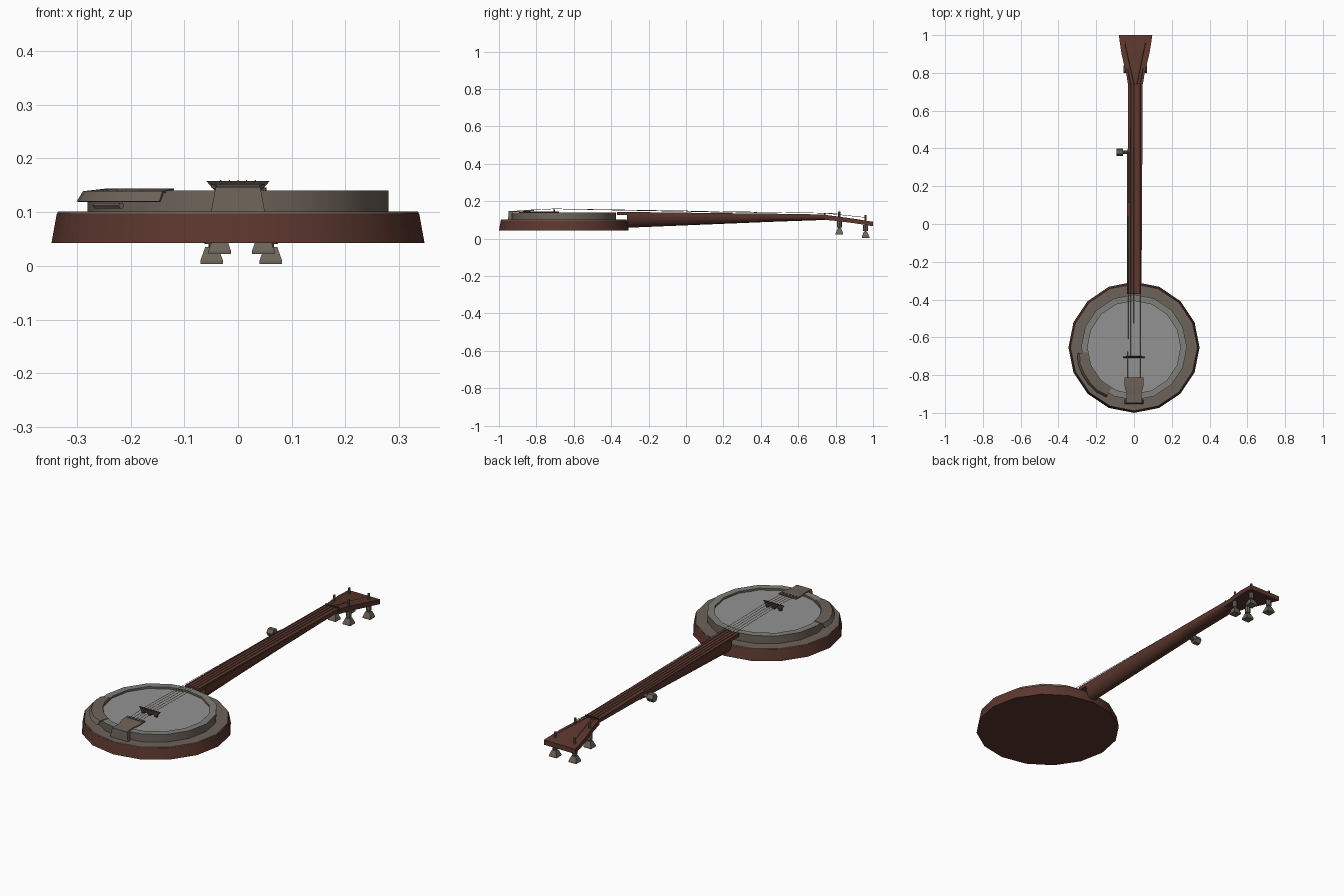
import bpy, bmesh, math
from mathutils import Vector

if "Cube" in bpy.data.objects:
    bpy.data.objects.remove(bpy.data.objects["Cube"])

CY = -0.653   # centre of the drum
SIDES = 16


def material(name, rgb):
    m = bpy.data.materials.new(name)
    m.diffuse_color = (*rgb, 1)
    m.use_nodes = True
    m.node_tree.nodes["Principled BSDF"].inputs["Base Color"].default_value = m.diffuse_color
    return m


WOOD = material("red brown wood", (0.105, 0.038, 0.027))
METAL = material("aged metal", (0.155, 0.125, 0.10))
RIM = material("grey rim", (0.21, 0.21, 0.195))
SKIN = material("drum skin", (0.29, 0.29, 0.29))
DARK = material("dark brown", (0.045, 0.03, 0.024))


def build(name, verts, faces, mats, smooth=True):
    me = bpy.data.meshes.new(name)
    me.from_pydata([tuple(v) for v in verts], [], faces)
    bm = bmesh.new()
    bm.from_mesh(me)
    bmesh.ops.recalc_face_normals(bm, faces=bm.faces)
    bm.to_mesh(me)
    bm.free()
    ob = bpy.data.objects.new(name, me)
    bpy.context.collection.objects.link(ob)
    for m in mats:
        me.materials.append(m)
    if smooth:
        bpy.ops.object.select_all(action='DESELECT')
        ob.select_set(True)
        bpy.context.view_layer.objects.active = ob
        bpy.ops.object.shade_smooth_by_angle(angle=math.radians(30))
    return ob


def loft(name, rings, mat, smooth=True, closed=False):
    """Skin equal-sized rings of points, capped unless the rings form a loop."""
    n, k = len(rings[0]), len(rings)
    verts = [p for r in rings for p in r]
    faces = []
    for i in range(k if closed else k - 1):
        a, b = i * n, (i + 1) % k * n
        faces += [(a + j, a + (j + 1) % n, b + (j + 1) % n, b + j) for j in range(n)]
    if not closed:
        faces += [tuple(range(n)), tuple(range((k - 1) * n, k * n))]
    return build(name, verts, faces, [mat], smooth)


def circle(r, z, y=CY, x=0, n=SIDES):
    return [(x + r * math.cos(2 * math.pi * i / n),
             y + r * math.sin(2 * math.pi * i / n), z) for i in range(n)]


def rect(x, y, z, w, d):
    return [(x + sx * w / 2, y + sy * d / 2, z)
            for sx, sy in ((-1, -1), (1, -1), (1, 1), (-1, 1))]


def tube(name, a, b, r, mat, n=4):
    a, b = Vector(a), Vector(b)
    q = (b - a).to_track_quat('Z', 'Y')
    ring = [q @ Vector((r * math.cos(2 * math.pi * i / n),
                        r * math.sin(2 * math.pi * i / n), 0)) for i in range(n)]
    return loft(name, [[a + p for p in ring], [b + p for p in ring]], mat, False)


# Drum: wooden bowl, metal flange, raised rim, skin
loft("resonator", [circle(0.347, 0.043), circle(0.337, 0.098)], WOOD)
loft("flange", [circle(0.336, 0.098), circle(0.335, 0.101)], METAL)
rim = loft("rim", [circle(0.28, 0.10), circle(0.28, 0.14),
                   circle(0.246, 0.14), circle(0.246, 0.10)], METAL, closed=True)
rim.data.materials.append(RIM)
for p in rim.data.polygons:
    p.material_index = 1 if p.normal.z > 0.5 else 0
loft("drum_skin", [circle(0.25, 0.12), circle(0.25, 0.13)], SKIN)


# Neck: half-round section that tapers toward the headstock
def neck_ring(y, x0, x1, top, bottom, n=8):
    c, w = (x0 + x1) / 2, (x1 - x0) / 2
    edge = top - 0.012
    pts = [(x0, y, top), (x1, y, top)]
    for i in range(n + 1):
        t = math.pi * i / n
        pts.append((c + w * math.cos(t), y, edge - (edge - bottom) * math.sin(t)))
    return pts


loft("neck", [neck_ring(-0.315, -0.038, 0.040, 0.134, 0.058),
              neck_ring(0.37, -0.037, 0.044, 0.130, 0.086),
              neck_ring(0.41, -0.031, 0.045, 0.130, 0.088),
              neck_ring(0.75, -0.031, 0.046, 0.126, 0.100)], WOOD)


def slab(y, x0, x1, z0, z1):
    return [(x0, y, z0), (x1, y, z0), (x1, y, z1), (x0, y, z1)]


loft("fingerboard", [slab(-0.37, -0.037, 0.038, 0.125, 0.143),
                     slab(0.37, -0.037, 0.043, 0.122, 0.134),
                     slab(0.41, -0.031, 0.044, 0.122, 0.134),
                     slab(0.74, -0.031, 0.046, 0.115, 0.129)], WOOD, False)
loft("headstock", [slab(0.74, -0.032, 0.047, 0.100, 0.127),
                   slab(0.79, -0.040, 0.055, 0.096, 0.121),
                   slab(0.90, -0.066, 0.081, 0.082, 0.106),
                   slab(0.96, -0.075, 0.091, 0.073, 0.096),
                   slab(1.00, -0.080, 0.097, 0.066, 0.090)], WOOD)
loft("nut", [slab(0.738, -0.029, 0.044, 0.12, 0.134),
             slab(0.746, -0.029, 0.044, 0.12, 0.134)], DARK, False)

# Tuning pegs: post, collar and flared button
PEGS = [(-0.034, 0.82, 0.022, 0.114), (0.047, 0.82, 0.022, 0.114),
        (-0.049, 0.96, 0.004, 0.093), (0.061, 0.96, 0.004, 0.093)]
for x, y, low, top in PEGS:
    tube("peg_post", (x, y, low + 0.02), (x, y, top + 0.032), 0.006, METAL, 8)
    loft("peg_collar", [circle(0.013, low + 0.037, y, x, 8),
                        circle(0.013, top - 0.02, y, x, 8)], METAL)
    loft("peg_button", [rect(x, y, low, 0.042, 0.040),
                        rect(x, y, low + 0.006, 0.042, 0.040),
                        rect(x, y, low + 0.031, 0.024, 0.020)], METAL, False)
tube("side_peg_post", (-0.028, 0.38, 0.115), (-0.065, 0.38, 0.115), 0.009, METAL, 8)
tube("side_peg_button", (-0.058, 0.38, 0.115), (-0.092, 0.38, 0.115), 0.021, METAL, 6)


# Tailpiece: bracket up the rim, cover plate on top
def tail_ring(w, y, z, t):
    return [(-w, y, z), (w, y, z), (w, y + t[0], z + t[1]), (-w, y + t[0], z + t[1])]


loft("tailpiece_bracket", [tail_ring(0.050, -0.952, 0.10, (0.02, 0)),
                           tail_ring(0.042, -0.948, 0.144, (0.02, 0))], METAL, False)
loft("tailpiece_cover", [tail_ring(0.042, -0.948, 0.141, (0, 0.006)),
                         tail_ring(0.039, -0.90, 0.143, (0, 0.006)),
                         tail_ring(0.049, -0.86, 0.145, (0, 0.007)),
                         tail_ring(0.049, -0.812, 0.147, (0, 0.007))], METAL, False)
for i in range(5):
    x = -0.036 + 0.018 * i
    loft("tailpiece_hook", [slab(-0.83, x - 0.006, x + 0.006, 0.150, 0.156),
                            slab(-0.815, x - 0.006, x + 0.006, 0.150, 0.156)], METAL, False)

# Armrest: curved plate over the left front rim, with a clamp
rings = []
for i in range(6):
    a = math.radians(186 + 11 * i)
    grow = 0.008 if 0 < i < 5 else 0
    section = [(0.302 + grow, 0.120), (0.290 + grow, 0.139), (0.246, 0.144),
               (0.246, 0.141), (0.285, 0.135), (0.297 + grow, 0.119)]
    rings.append([(r * math.cos(a), CY + r * math.sin(a), z) for r, z in section])
loft("armrest", rings, METAL)
tube("armrest_clamp", (-0.265, -0.755, 0.112), (-0.217, -0.845, 0.112), 0.006, METAL, 6)

# Bridge: thin plate, widest at the top, standing on three feet
loft("bridge", [rect(0, -0.705, 0.139, 0.085, 0.010),
                rect(0, -0.705, 0.158, 0.118, 0.005)], DARK, False)
for x in (-0.036, 0, 0.036):
    loft("bridge_foot", [rect(x, -0.705, 0.129, 0.014, 0.010),
                         rect(x, -0.705, 0.140, 0.014, 0.010)], DARK, False)

# Strings: four long ones to the headstock, a short one to the side peg
ends = [(-0.028, 0.38, 0.137)] + [(-0.018 + 0.017 * i, 0.742, 0.136) for i in range(4)]
posts = [None, PEGS[0], PEGS[2], PEGS[3], PEGS[1]]
for i, (end, post) in enumerate(zip(ends, posts)):
    x = -0.032 + 0.016 * i
    tube("string_tail", (x, -0.82, 0.153), (x, -0.705, 0.159), 0.0012, METAL)
    tube("string", (x, -0.705, 0.159), end, 0.0012, METAL)
    if post:
        tube("string_head", end, (post[0], post[1], post[3] + 0.02), 0.0012, METAL)
